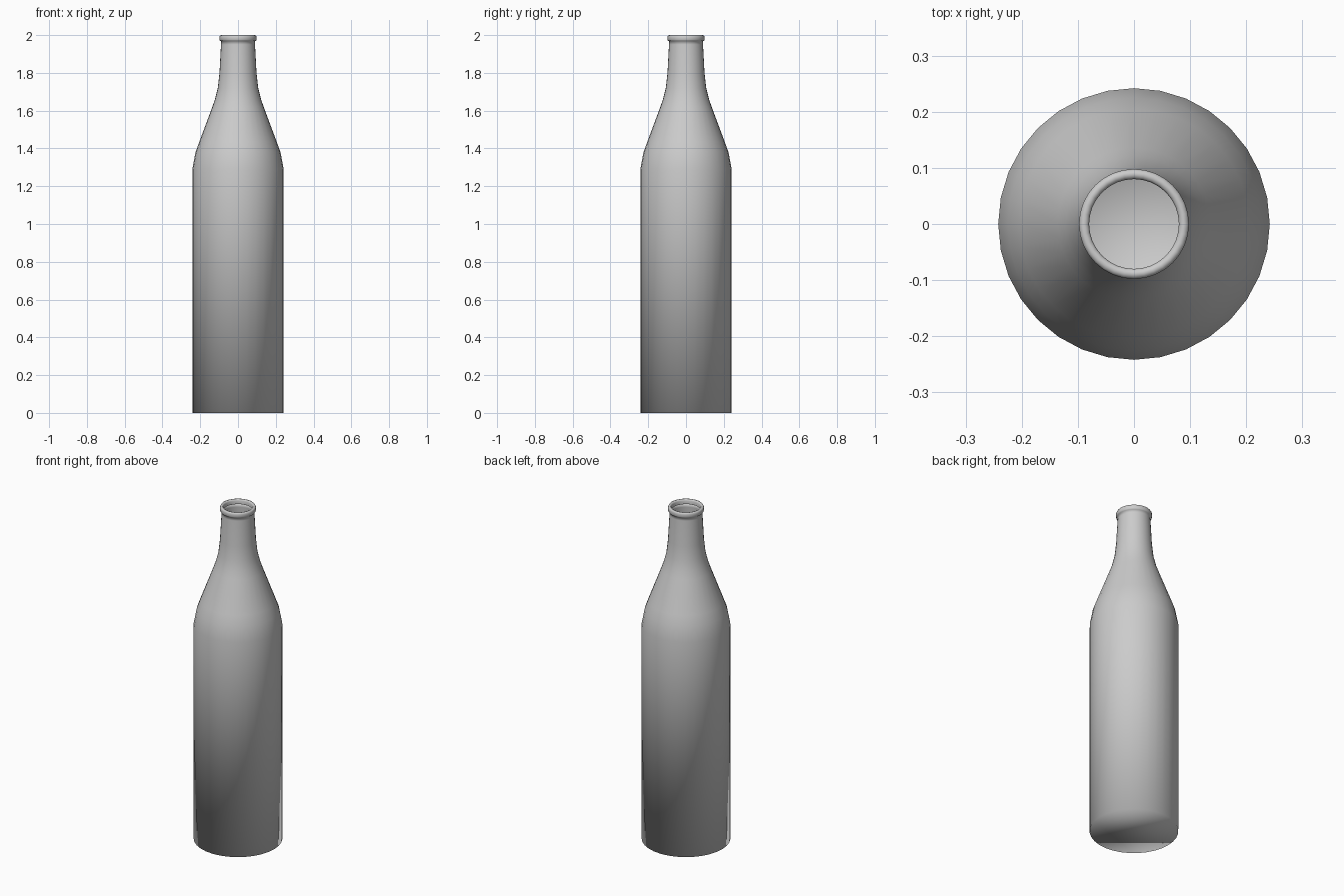
import bpy, bmesh, math

if "Cube" in bpy.data.objects:
    bpy.data.objects.remove(bpy.data.objects["Cube"])

SIDES = 32

# Outline of the bottle from base to lip: (radius, height)
PROFILE = [
    (0.242, 0.0), (0.242, 1.29), (0.225, 1.38), (0.205, 1.435),
    (0.136, 1.62), (0.122, 1.66), (0.107, 1.72), (0.098, 1.80), (0.090, 1.95),
    # rounded lip
    (0.089, 1.967), (0.095, 1.969), (0.098, 1.976), (0.098, 1.992),
    (0.095, 1.998), (0.089, 2.0), (0.083, 1.998), (0.080, 1.992), (0.080, 1.972),
]


def ring(bm, radius, z):
    return [bm.verts.new((radius * math.cos(2 * math.pi * i / SIDES),
                          radius * math.sin(2 * math.pi * i / SIDES), z))
            for i in range(SIDES)]


bm = bmesh.new()
rings = [ring(bm, r, z) for r, z in PROFILE]

# Walls
for low, high in zip(rings, rings[1:]):
    for i in range(SIDES):
        j = (i + 1) % SIDES
        bm.faces.new((low[i], low[j], high[j], high[i]))

# Base, the mouth stays open
bm.faces.new(rings[0][::-1])

# Smooth all over, including the base edge
for face in bm.faces:
    face.smooth = True

mesh = bpy.data.meshes.new("bottle")
bm.to_mesh(mesh)
bm.free()
bottle = bpy.data.objects.new("bottle", mesh)
bpy.context.collection.objects.link(bottle)
